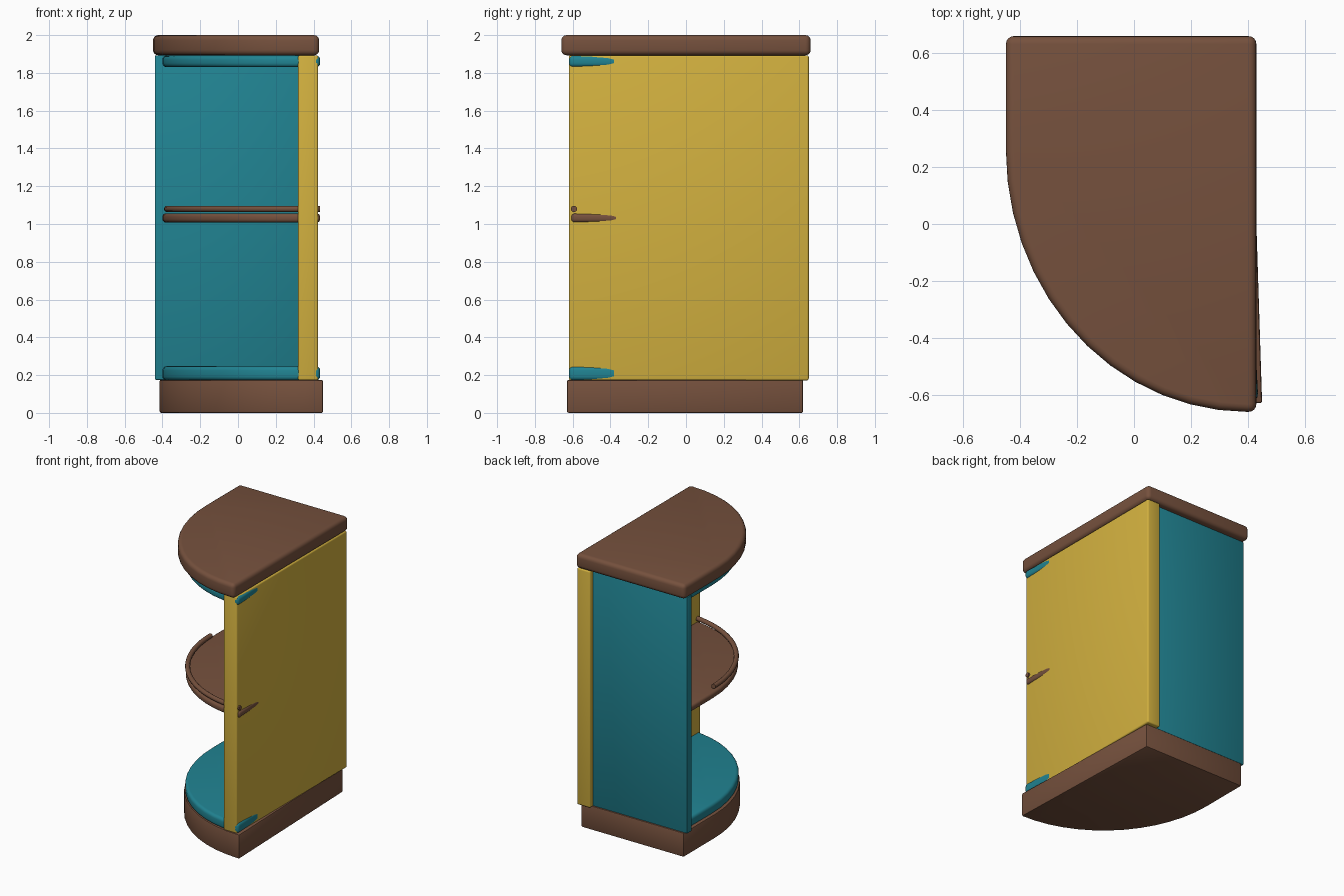
import bpy, bmesh, math

cube = bpy.data.objects.get("Cube")
if cube:
    bpy.data.objects.remove(cube, do_unlink=True)


def material(name, color):
    m = bpy.data.materials.new(name)
    m.use_nodes = True
    m.diffuse_color = (*color, 1)
    m.node_tree.nodes["Principled BSDF"].inputs["Base Color"].default_value = (*color, 1)
    return m


brown = material("brown wood", (0.18, 0.082, 0.047))
teal = material("teal paint", (0.015, 0.23, 0.29))
yellow = material("yellow paint", (0.65, 0.44, 0.05))


def quarter_arc(left, front, cx, cy, steps=13):
    """Quarter ellipse from the left side round to the front."""
    return [(cx - (cx - left) * math.cos(a), cy - (cy - front) * math.sin(a))
            for a in (i * math.pi / 2 / steps for i in range(steps + 1))]


def slab(name, outline, z0, z1, mat, bevel, segments=4):
    """Extrude a counter-clockwise outline and round its sharp edges."""
    bm = bmesh.new()
    face = bm.faces.new([bm.verts.new((x, y, z0)) for x, y in outline])
    side = bmesh.ops.extrude_face_region(bm, geom=[face])
    verts = [v for v in side["geom"] if isinstance(v, bmesh.types.BMVert)]
    bmesh.ops.translate(bm, verts=verts, vec=(0, 0, z1 - z0))
    bmesh.ops.recalc_face_normals(bm, faces=bm.faces)
    sharp = [e for e in bm.edges if e.calc_face_angle(0) > math.radians(30)]
    bmesh.ops.bevel(bm, geom=sharp, offset=bevel, segments=segments, profile=0.5,
                    affect='EDGES', clamp_overlap=True)
    mesh = bpy.data.meshes.new(name)
    bm.to_mesh(mesh)
    bm.free()
    mesh.materials.append(mat)
    obj = bpy.data.objects.new(name, mesh)
    bpy.context.collection.objects.link(obj)
    bpy.ops.object.select_all(action='DESELECT')
    obj.select_set(True)
    bpy.context.view_layer.objects.active = obj
    bpy.ops.object.shade_smooth_by_angle(angle=math.radians(35))
    return obj


def rounded_plan(left, right, front, back, cx, cy=0.26, skew=0.0):
    """Plan with square back, curved front left and a slightly skewed right side."""
    plan = [(left, back)] + quarter_arc(left, front, cx, cy)
    if right - cx > 0.001:
        plan.append((right, front))
    return plan + [(right - skew, back)]


def box_plan(x0, x1, y0, y1):
    return [(x0, y0), (x1, y0), (x1, y1), (x0, y1)]


# Plinth and worktop
slab("base_plinth", rounded_plan(-0.415, 0.45, -0.63, 0.62, 0.45, skew=0.04),
     0, 0.175, brown, 0.008, 2)
slab("top_slab", rounded_plan(-0.45, 0.43, -0.66, 0.66, 0.40), 1.893, 2.0, brown, 0.028)

# Upright panels
slab("side_panel", box_plan(0.318, 0.424, -0.62, 0.65), 0.172, 1.893, yellow, 0.01, 3)
slab("back_panel", box_plan(-0.44, 0.33, 0.56, 0.615), 0.175, 1.893, teal, 0.006, 2)

# Curved shelves, whose front corners just break through the side panel
for name, z0, z1, front, mat, r in (
        ("bottom_shelf", 0.172, 0.247, -0.62, teal, 0.022),
        ("middle_shelf", 1.008, 1.056, -0.608, brown, 0.018),
        ("upper_shelf", 1.83, 1.892, -0.62, teal, 0.022)):
    slab(name, rounded_plan(-0.40, 0.436, front, 0.58, 0.41, skew=0.06), z0, z1, mat, r)

# Guard rail along the rim of the middle shelf
path = quarter_arc(-0.375, -0.593, 0.41, 0.22, 20) + [(0.434, -0.593)]
curve = bpy.data.curves.new("shelf_rail", 'CURVE')
curve.dimensions = '3D'
curve.bevel_depth = 0.017
curve.bevel_resolution = 3
curve.use_fill_caps = True
line = curve.splines.new('POLY')
line.points.add(len(path) - 1)
for point, (x, y) in zip(line.points, path):
    point.co = (x, y, 1.08, 1)
curve.materials.append(brown)
rail = bpy.data.objects.new("shelf_rail", curve)
bpy.context.collection.objects.link(rail)
